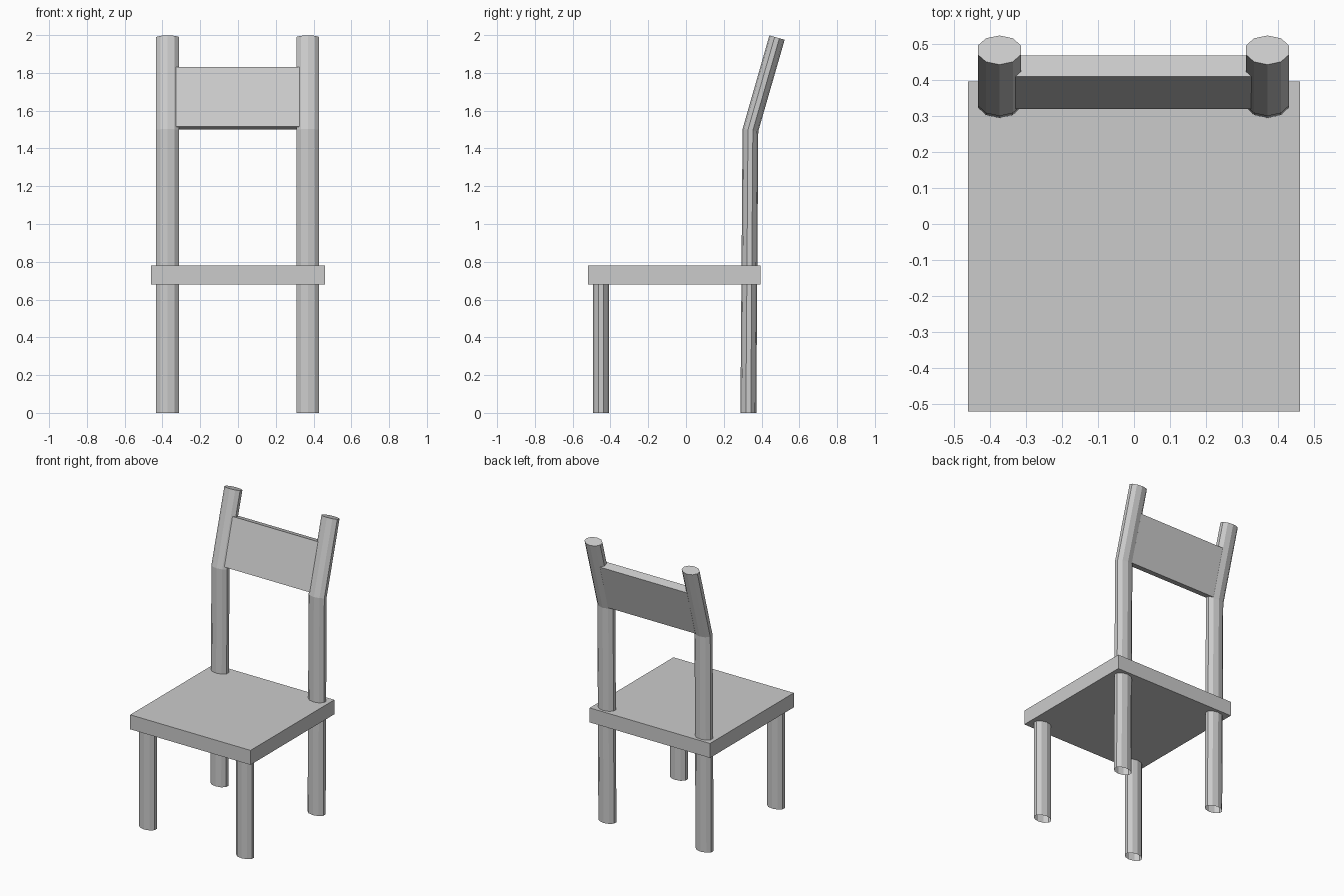
import bpy, bmesh, math
from mathutils import Vector

if "Cube" in bpy.data.objects:
    bpy.data.objects.remove(bpy.data.objects["Cube"], do_unlink=True)

grey = bpy.data.materials.new("light_grey")
grey.use_nodes = True
colour = (0.6, 0.6, 0.6, 1)
grey.diffuse_color = colour
grey.node_tree.nodes["Principled BSDF"].inputs["Base Color"].default_value = colour

SIDES, RX, RY = 10, 0.063, 0.042


def add_object(name, bm):
    bmesh.ops.recalc_face_normals(bm, faces=bm.faces)
    mesh = bpy.data.meshes.new(name)
    bm.to_mesh(mesh)
    bm.free()
    mesh.materials.append(grey)
    obj = bpy.data.objects.new(name, mesh)
    bpy.context.collection.objects.link(obj)
    return obj


def add_post(name, x, path):
    """Oval tube through (y, z, tilt) stations, open at the foot, capped on top."""
    bm = bmesh.new()
    rings = []
    for y, z, tilt in path:
        ring = []
        for i in range(SIDES):
            a = math.pi / 2 + 2 * math.pi * i / SIDES
            d = RY * math.sin(a)
            ring.append(bm.verts.new((x + RX * math.cos(a),
                                      y + d * math.cos(tilt),
                                      z - d * math.sin(tilt))))
        rings.append(ring)
    for low, high in zip(rings, rings[1:]):
        for i in range(SIDES):
            j = (i + 1) % SIDES
            bm.faces.new((low[i], low[j], high[j], high[i]))
    bm.faces.new(rings[-1])
    return add_object(name, bm)


def add_box(name, centre, size, tilt=0):
    bm = bmesh.new()
    bmesh.ops.create_cube(bm, size=1)
    bmesh.ops.scale(bm, vec=size, verts=bm.verts)
    obj = add_object(name, bm)
    obj.location = Vector(centre)
    obj.rotation_euler.x = -tilt
    return obj


# Seat slab
add_box("seat", (0, -0.0625, 0.73), (0.92, 0.915, 0.1))

# Legs, with the back pair bending backwards above the seat
lean = math.atan2(0.14, 0.49)
for side, x in (("left", 0.37), ("right", -0.373)):
    add_post("front_leg_" + side, x, [(-0.45, 0, 0), (-0.45, 0.7, 0)])
    add_post("back_post_" + side, x, [(0.33, 0, 0),
                                      (0.341, 1.497, lean / 2),
                                      (0.482, 1.987, lean)])

# Leaning backrest panel
add_box("backrest", (0, 0.393, 1.665), (0.67, 0.06, 0.328), lean)
